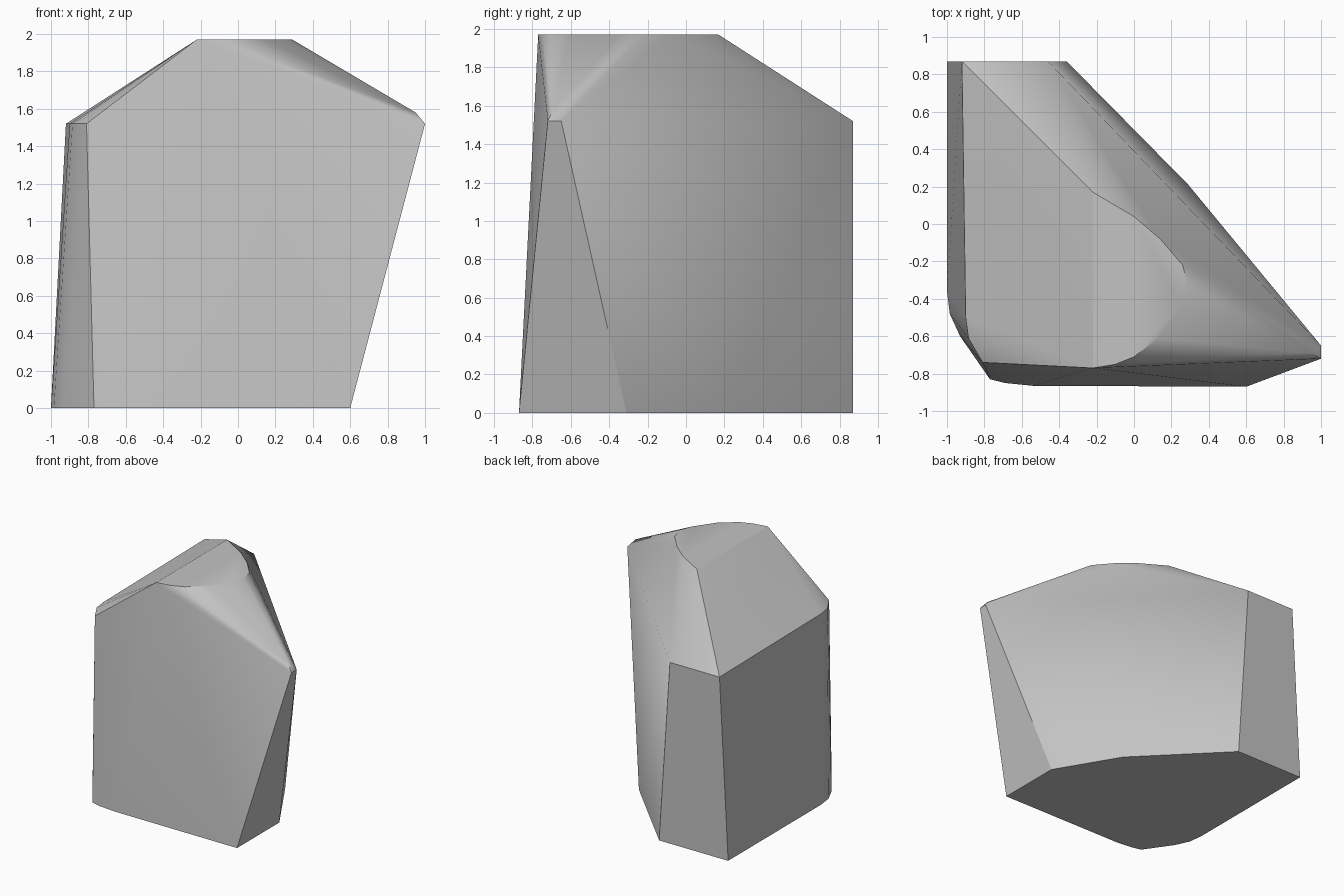
import bpy
import bmesh
from math import radians

default_cube = bpy.data.objects.get("Cube")
if default_cube:
    bpy.data.objects.remove(default_cube, do_unlink=True)


def make_material(name, colour):
    material = bpy.data.materials.new(name)
    material.use_nodes = True
    material.diffuse_color = colour
    shader = next(n for n in material.node_tree.nodes if n.type == "BSDF_PRINCIPLED")
    shader.inputs["Base Color"].default_value = colour
    shader.inputs["Roughness"].default_value = 0.9
    return material


def add_ring(bm, outline, height):
    """Add one horizontal outline of the boulder."""
    for x, y in outline:
        bm.verts.new((x, y, height))


# Outlines of the stone, from the ground to the flat top
SHOULDER_HEIGHT = 1.52
TOP_HEIGHT = 1.97

base_outline = [
    (-1, 0.87), (-0.36, 0.87), (0.29, 0.21), (0.6, -0.31), (0.6, -0.87),
    (-0.54, -0.865), (-0.69, -0.85), (-0.77, -0.83),
    (-0.93, -0.6), (-0.985, -0.48), (-1, -0.36),
]
shoulder_outline = [
    (-0.92, 0.87), (-0.46, 0.87), (1, -0.65), (1, -0.72),
    (-0.81, -0.74), (-0.885, -0.61), (-0.9, -0.5),
]
top_outline = [
    (-0.22, 0.17), (0, 0.04), (0.14, -0.08), (0.26, -0.22), (0.29, -0.34),
    (0.25, -0.44), (0.13, -0.61), (0, -0.71), (-0.1, -0.75), (-0.22, -0.77),
]

# Wrap the outlines in a convex stone
bm = bmesh.new()
add_ring(bm, base_outline, 0)
add_ring(bm, shoulder_outline, SHOULDER_HEIGHT)
add_ring(bm, [(0.95, -0.69)], 1.58)  # blunt tip of the side corner
add_ring(bm, top_outline, TOP_HEIGHT)
hull = bmesh.ops.convex_hull(bm, input=bm.verts[:])
loose = [v for v in bm.verts if not v.link_faces]
bmesh.ops.delete(bm, geom=loose, context="VERTS")

# Merge the coplanar triangles into clean facets
bmesh.ops.dissolve_limit(bm, angle_limit=radians(0.5),
                         verts=bm.verts[:], edges=bm.edges[:])
bmesh.ops.recalc_face_normals(bm, faces=bm.faces[:])

mesh = bpy.data.meshes.new("boulder")
bm.to_mesh(mesh)
bm.free()
mesh.materials.append(make_material("stone grey", (0.55, 0.55, 0.55, 1)))

boulder = bpy.data.objects.new("boulder", mesh)
bpy.context.collection.objects.link(boulder)

# Soft rounded corners with crisp main edges
bpy.ops.object.select_all(action="DESELECT")
boulder.select_set(True)
bpy.context.view_layer.objects.active = boulder
bpy.ops.object.shade_smooth_by_angle(angle=radians(30))
